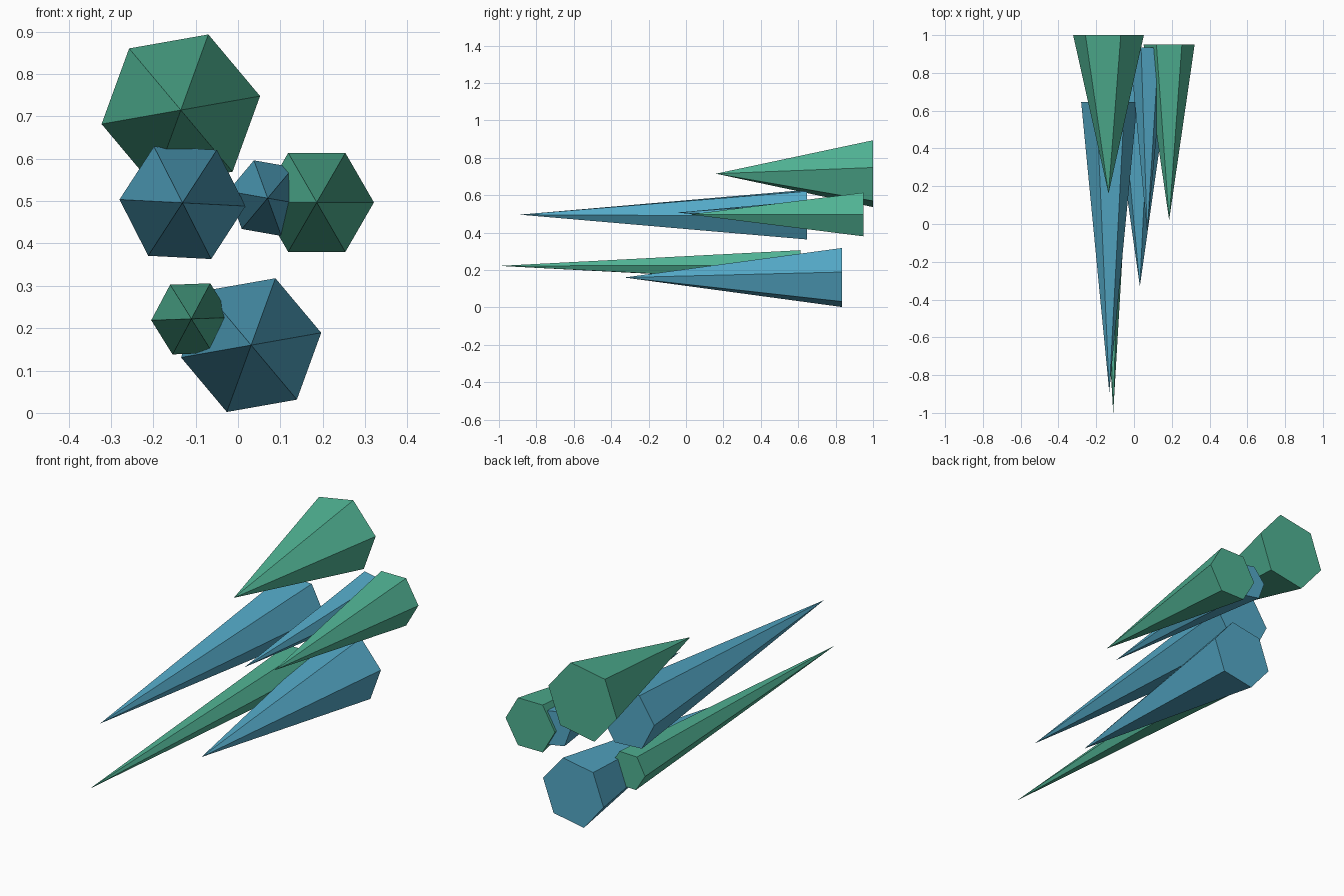
import bpy
import math

cube = bpy.data.objects.get("Cube")
if cube:
    bpy.data.objects.remove(cube, do_unlink=True)


def make_material(name, color):
    mat = bpy.data.materials.new(name)
    mat.use_nodes = True
    mat.diffuse_color = color
    mat.node_tree.nodes["Principled BSDF"].inputs["Base Color"].default_value = color
    return mat


green = make_material("sea green", (0.08, 0.445, 0.292, 1))
blue = make_material("steel blue", (0.087, 0.392, 0.565, 1))


def spike(name, x, z, radius, turn, tip, base, mat):
    """Six-sided spike along y: point at y = tip, flat cap at y = base."""
    verts = [(x, tip, z)]
    for i in range(6):
        a = math.radians(turn + 60 * i)
        verts.append((x + radius * math.cos(a), base, z + radius * math.sin(a)))
    sides = [(0, i + 1, (i + 1) % 6 + 1) for i in range(6)]
    cap = tuple(range(6, 0, -1))
    mesh = bpy.data.meshes.new(name)
    mesh.from_pydata(verts, [], sides + [cap])
    mesh.materials.append(mat)
    mesh.update()
    obj = bpy.data.objects.new(name, mesh)
    bpy.context.collection.objects.link(obj)
    return obj


# Upper group
spike("top_spike", -0.135, 0.715, 0.19, 10, 0.16, 1.0, green)

# Middle row
spike("middle_left_spike", -0.131, 0.496, 0.149, -3, -0.89, 0.647, blue)
spike("middle_small_spike", 0.07, 0.507, 0.095, -10, -0.05, 0.935, blue)
spike("middle_right_spike", 0.186, 0.497, 0.135, 0, 0.02, 0.95, green)

# Lower group
spike("lower_large_spike", 0.031, 0.16, 0.168, 10, -0.33, 0.835, blue)
spike("lower_long_spike", -0.11, 0.222, 0.095, 2, -1.0, 0.612, green)
